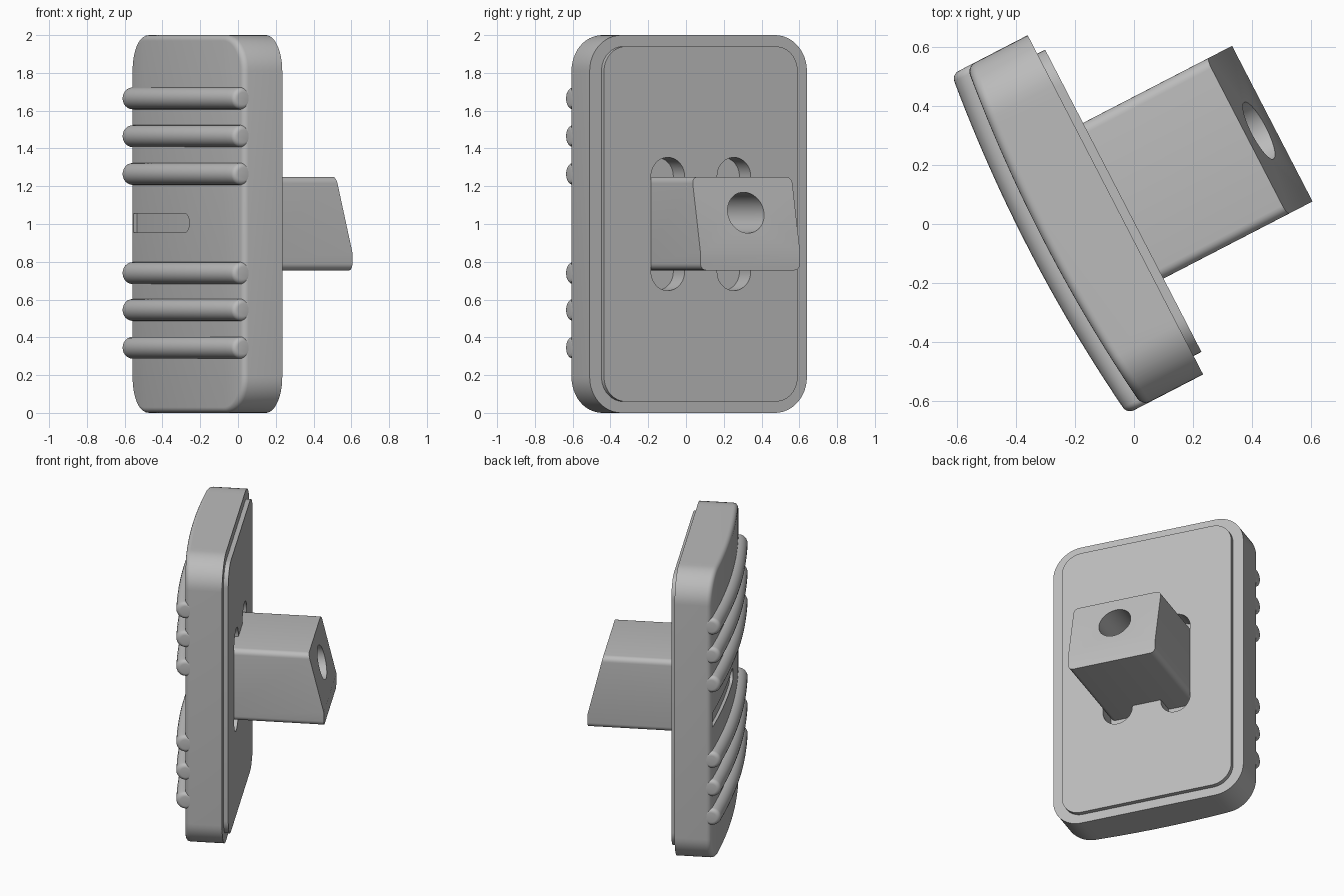
import bpy, bmesh, math
from mathutils import Vector

cube = bpy.data.objects.get("Cube")
if cube:
    bpy.data.objects.remove(cube, do_unlink=True)

TURN = math.radians(27.35)
ORIGIN = (-0.04, 0.077, 0)
HALF_W = 0.6475
FILLET = 0.03

grey = bpy.data.materials.new("plain grey")
grey.use_nodes = True
grey.diffuse_color = (0.5, 0.5, 0.5, 1)
grey.node_tree.nodes["Principled BSDF"].inputs["Base Color"].default_value = (0.5, 0.5, 0.5, 1)


def face(y):
    """Bowed tread face: depth across the width."""
    return -0.258 - 0.04 * (1 - (y / HALF_W) ** 2)


def finish(name, bm):
    bmesh.ops.remove_doubles(bm, verts=bm.verts, dist=1e-5)
    bmesh.ops.recalc_face_normals(bm, faces=bm.faces)
    mesh = bpy.data.meshes.new(name)
    bm.to_mesh(mesh)
    bm.free()
    mesh.materials.append(grey)
    obj = bpy.data.objects.new(name, mesh)
    obj.location = ORIGIN
    obj.rotation_euler.z = TURN
    bpy.context.collection.objects.link(obj)
    return obj


def outline(hw, hh, r, y0=0):
    """Upper half of a rounded rectangle."""
    arc = [math.pi / 2 * i / 12 for i in range(13)]
    left = [(-hw + r - r * math.cos(t), hh - r + r * math.sin(t)) for t in arc]
    mid = [(-hw + r + 2 * (hw - r) * i / 24, hh) for i in range(1, 24)]
    right = [(-y, h) for y, h in reversed(left)]
    return [(y + y0, h) for y, h in left + mid + right]


def layered(name, layers, zc=1.0):
    """Loft mirrored half outlines, each at a depth given by a function of y."""
    bm = bmesh.new()
    rings = []
    for pts, depth in layers:
        up = [bm.verts.new((depth(y), y, zc + h)) for y, h in pts]
        low = [bm.verts.new((depth(y), y, zc - h)) for y, h in pts]
        rings.append((up, low))
    for up, low in (rings[0], rings[-1]):
        for i in range(len(up) - 1):
            bm.faces.new((up[i], up[i + 1], low[i + 1], low[i]))
    loops = [up + low[::-1] for up, low in rings]
    for a, b in zip(loops, loops[1:]):
        for i in range(len(a)):
            j = (i + 1) % len(a)
            bm.faces.new((a[i], a[j], b[j], b[i]))
    return finish(name, bm)


def flat(x):
    return lambda y: x


def cut(obj, cutters):
    for c in cutters:
        mod = obj.modifiers.new("cut", 'BOOLEAN')
        mod.operation = 'DIFFERENCE'
        mod.solver = 'EXACT'
        mod.object = c
    bpy.context.view_layer.update()
    done = bpy.data.meshes.new_from_object(obj.evaluated_get(bpy.context.evaluated_depsgraph_get()))
    obj.modifiers.clear()
    obj.data = done


# Pad with a bowed, filleted tread face
layers = [(outline(HALF_W, 1, 0.19), flat(-0.026))]
for k in range(6):
    t = math.pi / 2 * k / 5
    inset = FILLET * (1 - math.cos(t))
    lift = FILLET * (1 - math.sin(t))
    layers.append((outline(HALF_W - inset, 1 - inset, 0.19 - inset),
                   lambda y, d=lift: face(y) + d))
pad = layered("pad", layers)

# Raised backing plate
plate_shape = outline(0.577, 0.94, 0.13)
plate = layered("back_plate", [(plate_shape, flat(-0.04)), (plate_shape, flat(0.004))])

# Pockets either side of the stem root, and the shallow tread slot
cutters = []
for side in (-1, 1):
    shape = outline(0.1, 0.3525, 0.0999, side * 0.197)
    cutters.append(layered("pocket_cutter", [(shape, flat(-0.126)), (shape, flat(0.1))]))
slot_shape = [(0.61 - 0.66 * i / 20, 0.05) for i in range(20)]
slot_shape += [(-0.05 - 0.05 * math.sin(t), 0.05 * math.cos(t))
               for t in [math.pi / 2 * i / 8 for i in range(9)]]
slot = layered("slot_cutter", [(slot_shape, lambda y: face(y) + 0.02),
                               (slot_shape, lambda y: face(y) - 0.1)], 1.005)
cut(pad, cutters + [slot])
cut(plate, cutters)

# Grip ribs swept along the bowed face, with rounded ends
ribs = []
R, END = 0.058, 0.025
stations = []
for i in range(6):
    t = math.pi / 2 * i / 5
    stations.append((-HALF_W + END * (1 - math.cos(t)), R - END * (1 - math.sin(t))))
inner = HALF_W - END
stations += [(-inner + 2 * inner * i / 24, R) for i in range(1, 24)]
stations += [(-y, r) for y, r in reversed(stations[:6])]
for z in (0.345, 0.545, 0.74, 1.265, 1.465, 1.665):
    bm = bmesh.new()
    loops = []
    for y, r in stations:
        angles = [math.tau * k / 24 for k in range(24)]
        loops.append([bm.verts.new((face(y) + r * math.cos(a), y, z + r * math.sin(a)))
                      for a in angles])
    for a, b in zip(loops, loops[1:]):
        for i in range(24):
            j = (i + 1) % 24
            bm.faces.new((a[i], a[j], b[j], b[i]))
    bm.faces.new(loops[0])
    bm.faces.new(loops[-1])
    ribs.append(finish("grip_rib", bm))

# Stem with a slanted end
bm = bmesh.new()
profile = [(-0.15, 0.755), (0.573, 0.755), (0.573, 0.85), (0.476, 1.25), (-0.15, 1.25)]
near = bm.faces.new([bm.verts.new((x, -0.297, z)) for x, z in profile])
ext = bmesh.ops.extrude_face_region(bm, geom=[near], use_keep_orig=True)
bmesh.ops.translate(bm, vec=Vector((0, 0.594, 0)),
                    verts=[v for v in ext["geom"] if isinstance(v, bmesh.types.BMVert)])
bmesh.ops.recalc_face_normals(bm, faces=bm.faces)
long_edges = [e for e in bm.edges
              if abs((e.verts[0].co - e.verts[1].co).normalized().x) > 0.99]
bmesh.ops.bevel(bm, geom=long_edges, offset=0.035, segments=6, profile=0.5, affect='EDGES')
stem = finish("stem", bm)

# Blind round hole in the stem end
bm = bmesh.new()
bmesh.ops.create_cone(bm, cap_ends=True, segments=48, radius1=0.108, radius2=0.108, depth=0.7)
for v in bm.verts:
    v.co = Vector((v.co.z + 0.43, v.co.x, v.co.y + 1.06))
hole = finish("hole_cutter", bm)
cut(stem, [hole])

for c in cutters + [slot, hole]:
    bpy.data.objects.remove(c, do_unlink=True)

# Smooth shading with crisp edges
bpy.ops.object.select_all(action='DESELECT')
for obj in [pad, plate, stem] + ribs:
    obj.select_set(True)
bpy.context.view_layer.objects.active = pad
bpy.ops.object.shade_smooth_by_angle(angle=math.radians(30))
